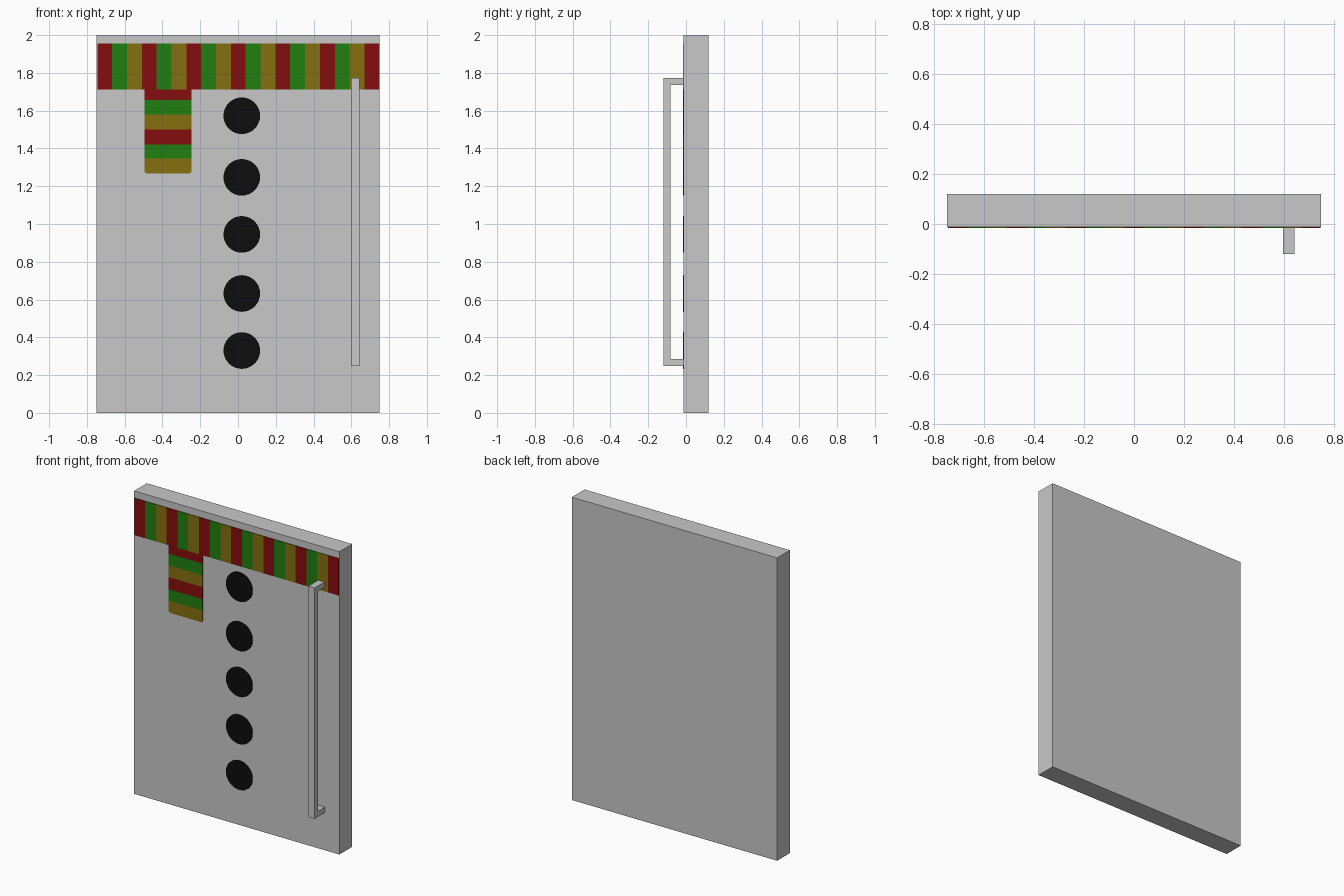
import bpy, bmesh, math

if "Cube" in bpy.data.objects:
    bpy.data.objects.remove(bpy.data.objects["Cube"])

FRONT = -0.013      # front face of the slab
PLATE = 0.004       # thickness of painted plates


def material(name, rgb):
    m = bpy.data.materials.new(name)
    m.diffuse_color = (*rgb, 1.0)
    m.use_nodes = True
    m.node_tree.nodes["Principled BSDF"].inputs["Base Color"].default_value = m.diffuse_color
    return m


GREY = material("light_grey", (0.578, 0.578, 0.578))
RED = material("dark_red", (0.235, 0.004, 0.004))
GREEN = material("green", (0.015, 0.212, 0.005))
GOLD = material("mustard", (0.238, 0.162, 0.005))
BLACK = material("black", (0.004, 0.004, 0.004))


def prism(bm, outline, axis, a, b, mat=0):
    """Extrude a 2D outline along axis (0 = x, 1 = y) from a to b."""
    def point(u, v, d):
        return (d, u, v) if axis == 0 else (u, d, v)
    lo = [bm.verts.new(point(u, v, a)) for u, v in outline]
    hi = [bm.verts.new(point(u, v, b)) for u, v in outline]
    n = len(outline)
    faces = [bm.faces.new(lo), bm.faces.new(hi[::-1])]
    faces += [bm.faces.new((lo[i], hi[i], hi[(i + 1) % n], lo[(i + 1) % n])) for i in range(n)]
    for f in faces:
        f.material_index = mat


def rect(u0, u1, v0, v1):
    return [(u0, v0), (u1, v0), (u1, v1), (u0, v1)]


def finish(name, bm, mats):
    bmesh.ops.recalc_face_normals(bm, faces=bm.faces)
    mesh = bpy.data.meshes.new(name)
    bm.to_mesh(mesh)
    bm.free()
    for m in mats:
        mesh.materials.append(m)
    ob = bpy.data.objects.new(name, mesh)
    bpy.context.collection.objects.link(ob)
    return ob


# Door slab
bm = bmesh.new()
prism(bm, rect(-0.75, 0.75, 0, 2), 1, FRONT, 0.12)
finish("door_slab", bm, [GREY])

# Pull handle: bracket profile in y/z, extruded along x
bm = bmesh.new()
prism(bm, [(FRONT, 0.248), (-0.12, 0.248), (-0.12, 1.773), (FRONT, 1.773),
           (FRONT, 1.737), (-0.083, 1.737), (-0.083, 0.284), (FRONT, 0.284)],
      0, 0.598, 0.643)
finish("handle", bm, [GREY])

# Scarf band: repeating vertical stripes
stripes = [RED, GREEN, GOLD]
x0, x1, count = -0.745, 0.748, 19
step = (x1 - x0) / count
bm = bmesh.new()
for i in range(count):
    prism(bm, rect(x0 + i * step, x0 + (i + 1) * step, 1.711, 1.955),
          1, FRONT - PLATE, FRONT, i % 3)
finish("scarf_band", bm, stripes)

# Scarf tail: horizontal stripes, last one with clipped lower corners
levels = [1.711, 1.656, 1.579, 1.501, 1.421, 1.346, 1.267]
l, r, c = -0.495, -0.247, 0.01
bm = bmesh.new()
for i, (top, low) in enumerate(zip(levels, levels[1:])):
    shape = rect(l, r, low, top)
    if i == 5:
        shape = [(l, low + c), (l + c, low), (r - c, low), (r, low + c), (r, top), (l, top)]
    prism(bm, shape, 1, FRONT - PLATE, FRONT, i % 3)
finish("scarf_tail", bm, stripes)

# Round buttons
for n, z in enumerate([1.573, 1.247, 0.945, 0.632, 0.33], 1):
    circle = [(0.02 + 0.097 * math.cos(t * math.tau / 32),
               z + 0.097 * math.sin(t * math.tau / 32)) for t in range(32)]
    bm = bmesh.new()
    prism(bm, circle, 1, FRONT - PLATE, FRONT)
    finish(f"button_{n}", bm, [BLACK])
